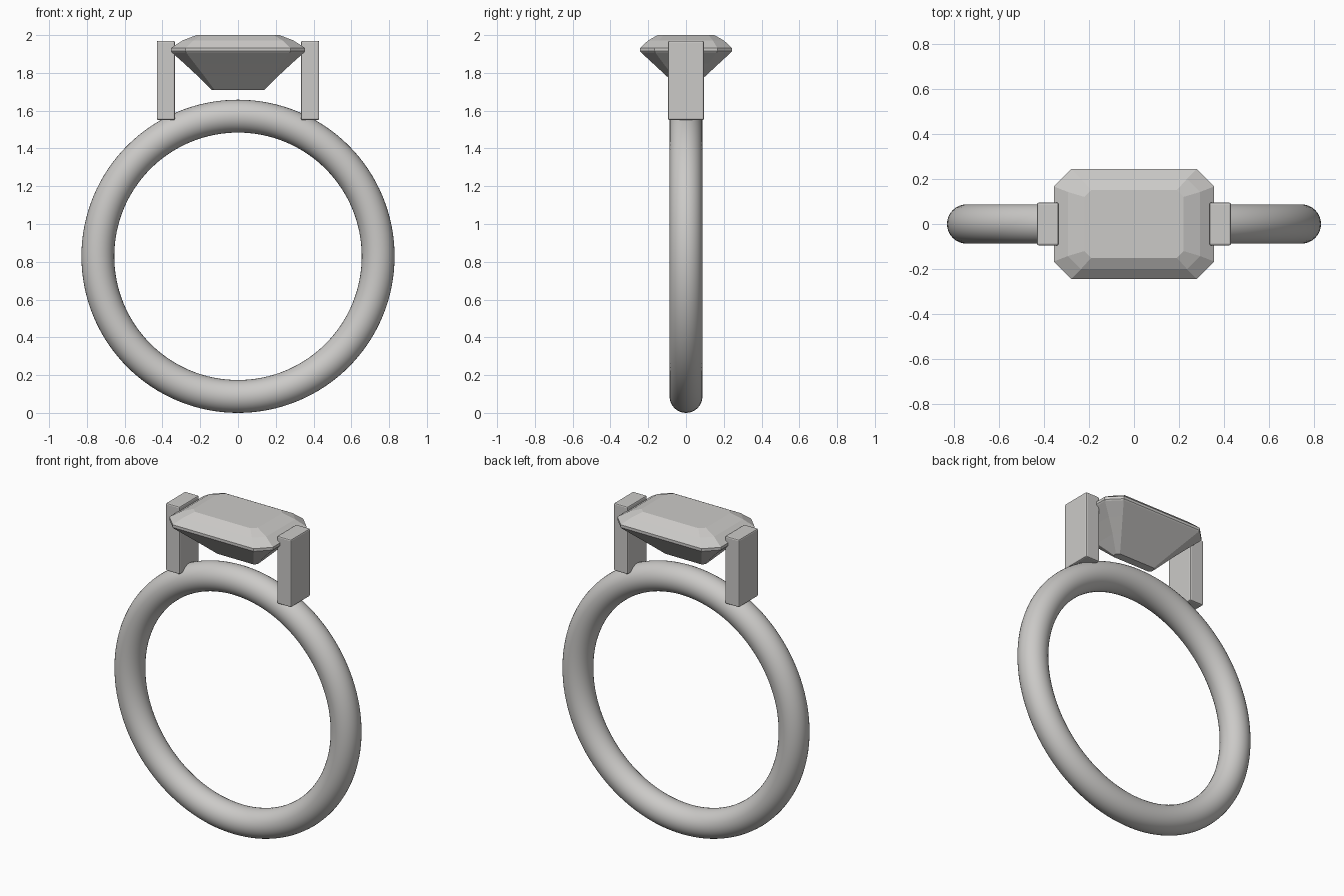
import bpy, bmesh, math

if "Cube" in bpy.data.objects:
    bpy.data.objects.remove(bpy.data.objects["Cube"])

metal = bpy.data.materials.new("warm_grey")
metal.diffuse_color = (0.6, 0.59, 0.575, 1)
metal.use_nodes = True
metal.node_tree.nodes["Principled BSDF"].inputs["Base Color"].default_value = metal.diffuse_color


def octagon(hx, hy, cut, z):
    """Rectangle with clipped corners, counter-clockwise."""
    return [(hx, -hy + cut, z), (hx, hy - cut, z), (hx - cut, hy, z), (-hx + cut, hy, z),
            (-hx, hy - cut, z), (-hx, -hy + cut, z), (-hx + cut, -hy, z), (hx - cut, -hy, z)]


# Band: upright smooth torus
bpy.ops.mesh.primitive_torus_add(major_radius=0.742, minor_radius=0.087, major_segments=128,
                                 minor_segments=32, location=(0, 0, 0.829),
                                 rotation=(math.pi / 2, 0, 0))
band = bpy.context.object
band.name = "band"
band.data.materials.append(metal)
bpy.ops.object.shade_smooth()

# Prongs: slightly bevelled upright blocks
for side, label in ((-1, "left"), (1, "right")):
    bpy.ops.mesh.primitive_cube_add(size=1, location=(side * 0.382, 0, 1.76))
    prong = bpy.context.object
    prong.name = label + "_prong"
    prong.scale = (0.096, 0.19, 0.42)
    bpy.ops.object.transform_apply(location=False, rotation=False, scale=True)
    bevel = prong.modifiers.new("edge_bevel", "BEVEL")
    bevel.width = 0.008
    bevel.segments = 2
    prong.data.materials.append(metal)

# Gem: step-cut stone lofted through clipped rectangles, keel to table
levels = [(0.14, 0.025, 0.016, 1.71), (0.215, 0.105, 0.035, 1.785), (0.285, 0.175, 0.055, 1.85),
          (0.35, 0.238, 0.075, 1.908), (0.355, 0.243, 0.077, 1.915), (0.355, 0.243, 0.077, 1.932),
          (0.293, 0.2, 0.058, 1.972), (0.22, 0.15, 0.03, 2.0)]
bm = bmesh.new()
rings = [[bm.verts.new(p) for p in octagon(*level)] for level in levels]
for low, high in zip(rings, rings[1:]):
    for i in range(8):
        j = (i + 1) % 8
        bm.faces.new((low[i], low[j], high[j], high[i]))
bm.faces.new(rings[0][::-1])
bm.faces.new(rings[-1])
mesh = bpy.data.meshes.new("gem")
bm.to_mesh(mesh)
bm.free()
mesh.materials.append(metal)
gem = bpy.data.objects.new("gem", mesh)
bpy.context.collection.objects.link(gem)
